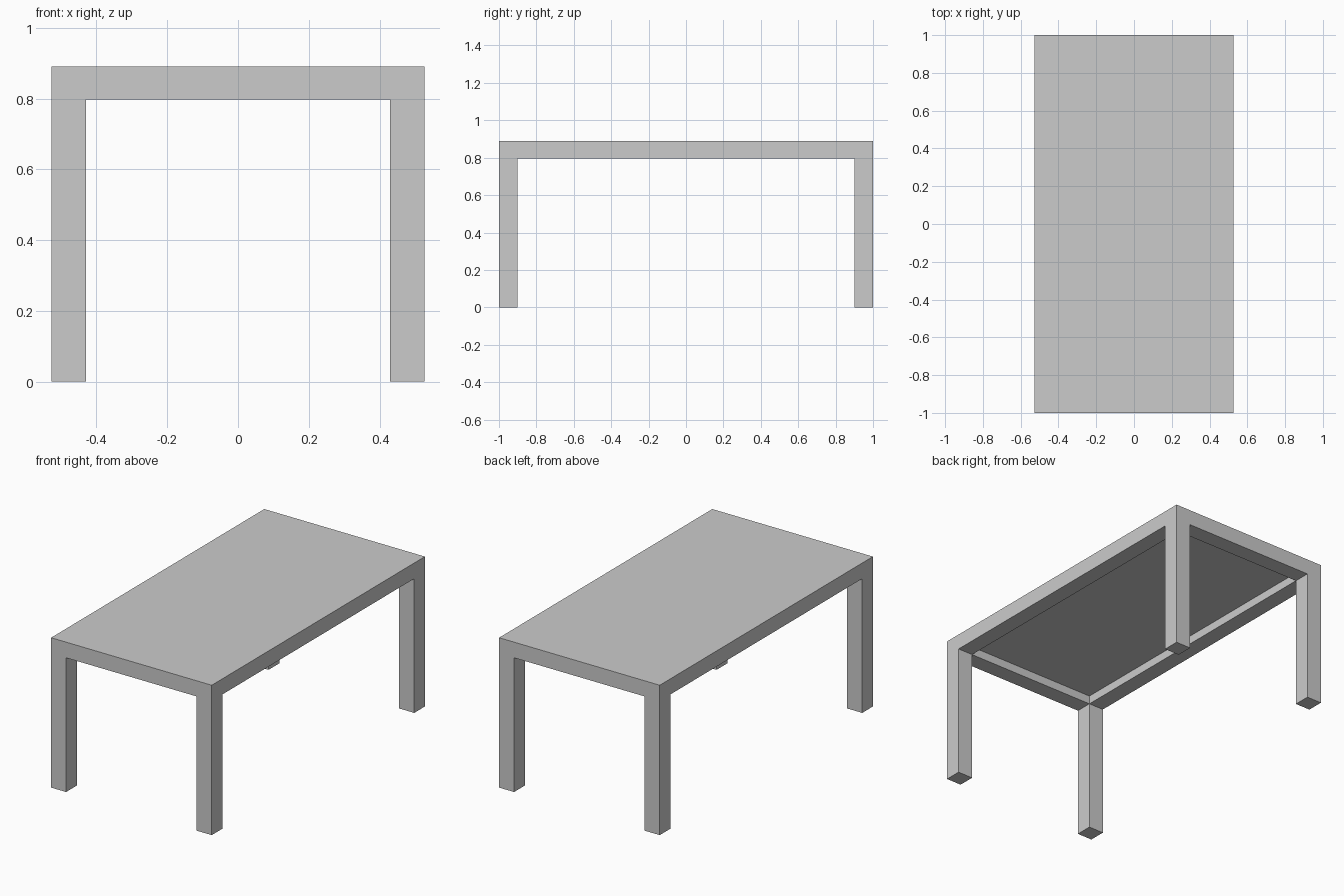
import bpy, bmesh
from mathutils import Vector

if "Cube" in bpy.data.objects:
    bpy.data.objects.remove(bpy.data.objects["Cube"])

HALF_X, HALF_Y = 0.5275, 1.0      # half footprint
IN_X, IN_Y = 0.429, 0.90          # inner faces of legs and aprons
TOP, PANEL, APRON = 0.89, 0.847, 0.797   # top, panel underside, apron underside


def extrude_down(bm, faces, z):
    """Pull downward-facing faces to height z as one welded region."""
    result = bmesh.ops.extrude_face_region(bm, geom=faces)
    leftovers = [f for f in faces if f.is_valid]
    if leftovers:
        bmesh.ops.delete(bm, geom=leftovers, context='FACES_ONLY')
    for item in result['geom']:
        if isinstance(item, bmesh.types.BMVert):
            item.co.z = z


def underside(bm, z, test):
    """Bottom faces at height z whose centre lies outside the inner x / y lines."""
    found = []
    for f in bm.faces:
        c = f.calc_center_median()
        if abs(c.z - z) < 1e-4 and test(abs(c.x) > IN_X, abs(c.y) > IN_Y):
            found.append(f)
    return found


bm = bmesh.new()

# Tabletop slab, cut along the inner lines of the legs
bmesh.ops.create_cube(bm, size=2)
for v in bm.verts:
    v.co = Vector((v.co.x * HALF_X, v.co.y * HALF_Y, TOP if v.co.z > 0 else PANEL))
for axis, offset in ((Vector((1, 0, 0)), IN_X), (Vector((0, 1, 0)), IN_Y)):
    for side in (-1, 1):
        bmesh.ops.bisect_plane(bm, geom=bm.verts[:] + bm.edges[:] + bm.faces[:],
                               plane_co=axis * offset * side, plane_no=axis)

# Apron rim around the recessed panel, then the four corner legs
extrude_down(bm, underside(bm, PANEL, lambda x, y: x or y), APRON)
extrude_down(bm, underside(bm, APRON, lambda x, y: x and y), 0.0)

# Merge flat neighbouring faces into clean flush surfaces
bmesh.ops.dissolve_limit(bm, angle_limit=0.01, verts=bm.verts[:], edges=bm.edges[:])
bmesh.ops.recalc_face_normals(bm, faces=bm.faces[:])

mesh = bpy.data.meshes.new("table")
bm.to_mesh(mesh)
bm.free()

# Single plain grey finish
grey = bpy.data.materials.new("light grey")
grey.diffuse_color = (0.6, 0.6, 0.6, 1)
grey.use_nodes = True
grey.node_tree.nodes["Principled BSDF"].inputs["Base Color"].default_value = grey.diffuse_color
mesh.materials.append(grey)

table = bpy.data.objects.new("table", mesh)
bpy.context.collection.objects.link(table)
